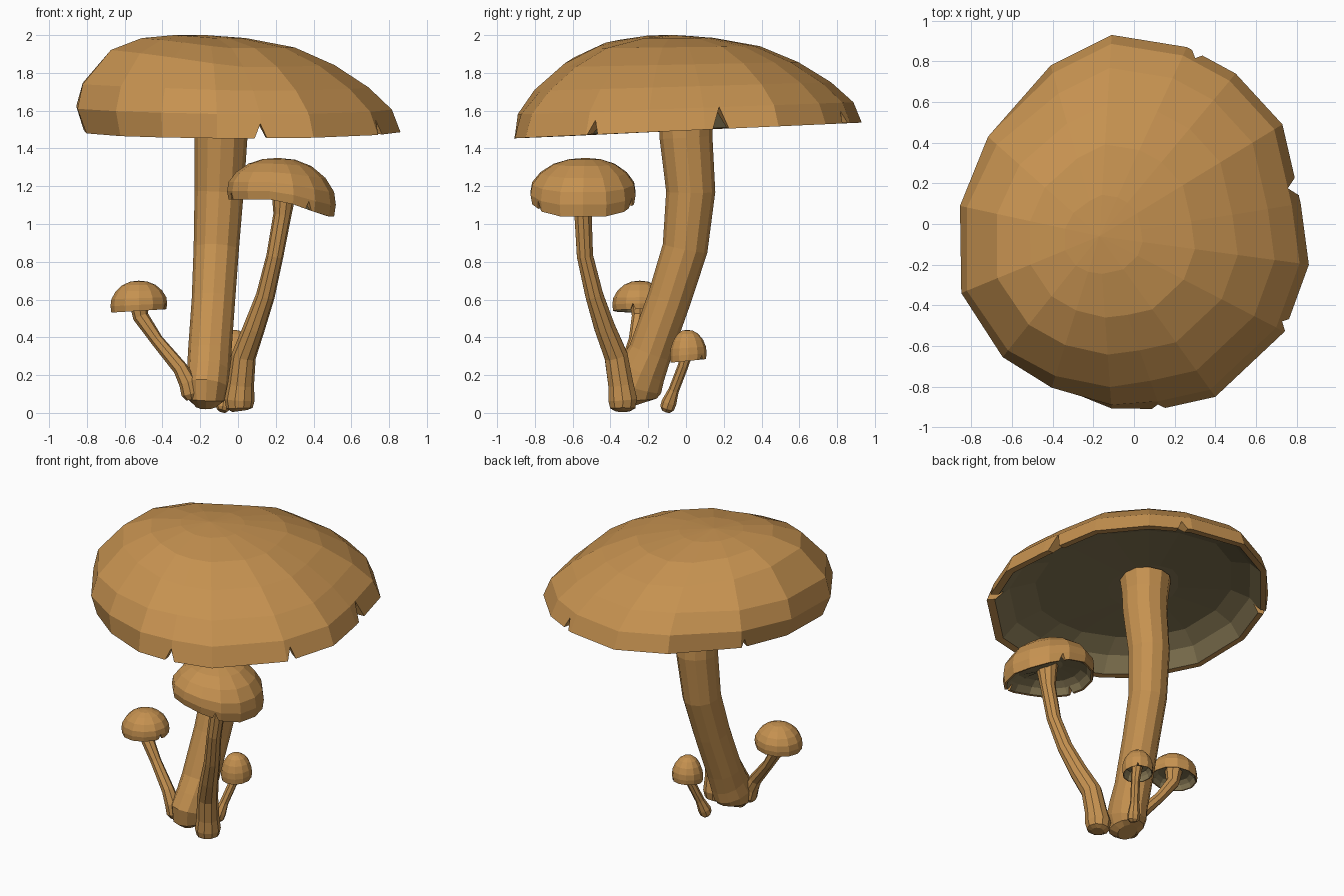
import bpy, bmesh, math
from mathutils import Vector

if "Cube" in bpy.data.objects:
    bpy.data.objects.remove(bpy.data.objects["Cube"])


def material(name, rgb):
    m = bpy.data.materials.new(name)
    m.diffuse_color = (*rgb, 1)
    m.use_nodes = True
    m.node_tree.nodes["Principled BSDF"].inputs["Base Color"].default_value = m.diffuse_color
    return m


TAN = material("tan_mushroom", (0.56, 0.285, 0.08))
OLIVE = material("dark_underside", (0.23, 0.18, 0.085))


def finish(bm, name, mats):
    bmesh.ops.recalc_face_normals(bm, faces=bm.faces)
    me = bpy.data.meshes.new(name)
    bm.to_mesh(me)
    bm.free()
    for m in mats:
        me.materials.append(m)
    ob = bpy.data.objects.new(name, me)
    bpy.context.collection.objects.link(ob)
    return ob


def bridge(bm, a, b, mat=0):
    n = len(a)
    for i in range(n):
        j = (i + 1) % n
        bm.faces.new((a[i], a[j], b[j], b[i])).material_index = mat


def stem(name, path, seg=10):
    """Tube through (x, y, z, radius, optional depth factor) points."""
    bm = bmesh.new()
    pts = [Vector(p[:3]) for p in path]
    rings = []
    for i, p in enumerate(pts):
        t = (pts[min(i + 1, len(pts) - 1)] - pts[max(i - 1, 0)]).normalized()
        u = Vector((1, 0, 0))
        u = (u - t * u.dot(t)).normalized()
        v = t.cross(u) * (path[i][4] if len(path[i]) > 4 else 1)
        r = path[i][3]
        rings.append([bm.verts.new(p + r * (u * math.cos(k * math.tau / seg) + v * math.sin(k * math.tau / seg)))
                      for k in range(seg)])
    for a, b in zip(rings, rings[1:]):
        bridge(bm, a, b)
    bm.faces.new(rings[0])
    bm.faces.new(rings[-1])
    return finish(bm, name, [TAN])


# profiles from crown to rim: (outward fraction, height fraction)
SLOPED = [(.2, .965), (.45, .86), (.65, .67), (.82, .455), (.95, .23), (1.01, 0)]
BULGED = [(.25, 1), (.5, .97), (.74, .85), (.96, .5), (1, .25), (.93, 0)]
DOME = [(.3, .97), (.58, .86), (.82, .66), (.97, .42), (1, .2), (.97, 0)]
HOLLOW = [(.95, .01), (.86, .19), (.7, .31), (.25, .36)]


def cap(name, outline, apex, rim_z, prof_a, prof_b, blend):
    """Hollow cap; blend(direction) mixes the two profiles around the rim."""
    bm = bmesh.new()
    ctr, top = Vector(apex[:2]), apex[2]
    outline = [Vector(o) for o in outline]

    def ring(fn):
        out = []
        for o in outline:
            t, h = fn((o - ctr).normalized())
            p = ctr + (o - ctr) * t
            zr = rim_z(*o)
            out.append(bm.verts.new((p.x, p.y, zr + h * (top - zr))))
        return out

    def mixed(k):
        def fn(d):
            w = blend(d)
            return tuple(a * (1 - w) + b * w for a, b in zip(prof_a[k], prof_b[k]))
        return fn

    rings = [ring(mixed(k)) for k in range(6)]
    for t, h in HOLLOW:
        rings.append(ring(lambda d, t=t, h=h: (t * mixed(5)(d)[0], h)))
    for k in range(len(rings) - 1):
        bridge(bm, rings[k], rings[k + 1], 1 if k > 5 else 0)
    n = len(outline)
    crown = bm.verts.new(apex)
    z = sum(v.co.z for v in rings[-1]) / n
    ceiling = bm.verts.new((ctr.x, ctr.y, z))
    for i in range(n):
        j = (i + 1) % n
        bm.faces.new((crown, rings[0][i], rings[0][j]))
        bm.faces.new((ceiling, rings[-1][i], rings[-1][j])).material_index = 1
    return finish(bm, name, [TAN, OLIVE])


def notch(ob, x, y, z, depth, width, center):
    """Cut a V-shaped tear into the rim, pointing outward from the center."""
    d = Vector((x - center[0], y - center[1], 0)).normalized()
    s = Vector((-d.y, d.x, 0))
    c = Vector((x, y, z))
    bm = bmesh.new()
    tri = [(-width, -depth), (width, -depth), (0, depth)]
    ends = [[bm.verts.new(c + d * e + s * a + Vector((0, 0, b))) for a, b in tri]
            for e in (-width * 1.6, width * 1.6)]
    bridge(bm, *ends)
    bm.faces.new(ends[0])
    bm.faces.new(ends[1])
    cutter = finish(bm, "notch_cutter", [])
    cutter.hide_render = True
    mod = ob.modifiers.new("notch", 'BOOLEAN')
    mod.operation, mod.solver, mod.object = 'DIFFERENCE', 'EXACT', cutter
    bpy.context.view_layer.objects.active = ob
    bpy.ops.object.modifier_apply(modifier=mod.name)
    bpy.data.objects.remove(cutter)


def circle(cx, cy, rx, ry, n):
    return [(cx + rx * math.cos(k * math.tau / n), cy + ry * math.sin(k * math.tau / n)) for k in range(n)]


# large mushroom
rim = [(-.11, .93), (.26, .87), (.5, .74), (.73, .49), (.82, .1), (.86, -.2), (.74, -.53), (.4, -.85),
       (.13, -.91), (-.11, -.92), (-.41, -.82), (-.65, -.66), (-.85, -.34), (-.86, .09), (-.73, .44), (-.41, .78)]
big = cap("large_cap", rim, (-.17, -.06, 2.0), lambda x, y: 1.495 + .045 * y,
          SLOPED, BULGED, lambda d: min(1, .12 + .88 * max(0, -.96 * d.x - .28 * d.y)))
for x, y, z, dp, w in [(.12, -.9, 1.46, .07, .06), (.82, .19, 1.5, .12, .09), (.76, -.5, 1.47, .08, .06),
                       (-.72, .4, 1.5, .07, .05), (.31, .84, 1.53, .07, .06)]:
    notch(big, x, y, z, dp, w, (0, 0))
stem("large_stem", [(-.17, -.265, .04, .06, 1.1), (-.17, -.275, .07, .1, 1.2), (-.165, -.27, .14, .117, 1.22),
                    (-.155, -.235, .22, .115, 1.12), (-.15, -.19, .32, .115), (-.13, -.09, .6, .115),
                    (-.115, -.005, .87, .12), (-.1, .025, 1.17, .13), (-.09, 0, 1.46, .14),
                    (-.09, 0, 1.58, .145), (-.09, 0, 1.69, .16)], 12)

# medium mushroom
mid = cap("medium_cap", circle(.23, -.545, .288, .285, 14), (.21, -.53, 1.35),
          lambda x, y: 1.13 - .09 * min(1, max(0, (x - .22) / .26)), DOME, DOME, lambda d: 0)
for x, y, z in [(-.03, -.63, 1.13), (.33, -.29, 1.1), (.38, -.79, 1.08)]:
    notch(mid, x, y, z, .04, .03, (.23, -.545))
stem("medium_stem", [(.01, -.335, .01, .04), (.008, -.335, .025, .07), (.008, -.335, .07, .08), (.015, -.345, .15, .07),
                     (.03, -.37, .3, .065), (.085, -.43, .45, .058), (.145, -.485, .62, .05),
                     (.195, -.535, .83, .045), (.235, -.545, 1.05, .048), (.245, -.545, 1.2, .07)])

# small left mushroom
left = cap("small_left_cap", circle(-.525, -.245, .15, .145, 12), (-.525, -.245, .7),
           lambda x, y: .54 + .06 * (x + .525), DOME, DOME, lambda d: 0)
notch(left, -.39, -.28, .55, .03, .025, (-.525, -.245))
stem("small_left_stem", [(-.245, -.325, .07, .03), (-.25, -.325, .1, .05), (-.265, -.325, .16, .048),
                         (-.305, -.315, .235, .04), (-.43, -.27, .385, .034), (-.515, -.245, .51, .042),
                         (-.525, -.245, .6, .055)], 8)

# tiny back mushroom
tiny = cap("tiny_back_cap", circle(-.02, .012, .096, .097, 12), (-.02, .005, .44),
           lambda x, y: .275 + .1 * (y - .01), DOME, DOME, lambda d: 0)
notch(tiny, .04, .085, .28, .025, .02, (-.02, .01))
stem("tiny_back_stem", [(-.085, -.105, .01, .025), (-.08, -.1, .025, .038), (-.075, -.09, .055, .04),
                        (-.06, -.065, .12, .028), (-.025, -.015, .25, .028), (-.02, .005, .33, .035)], 8)
